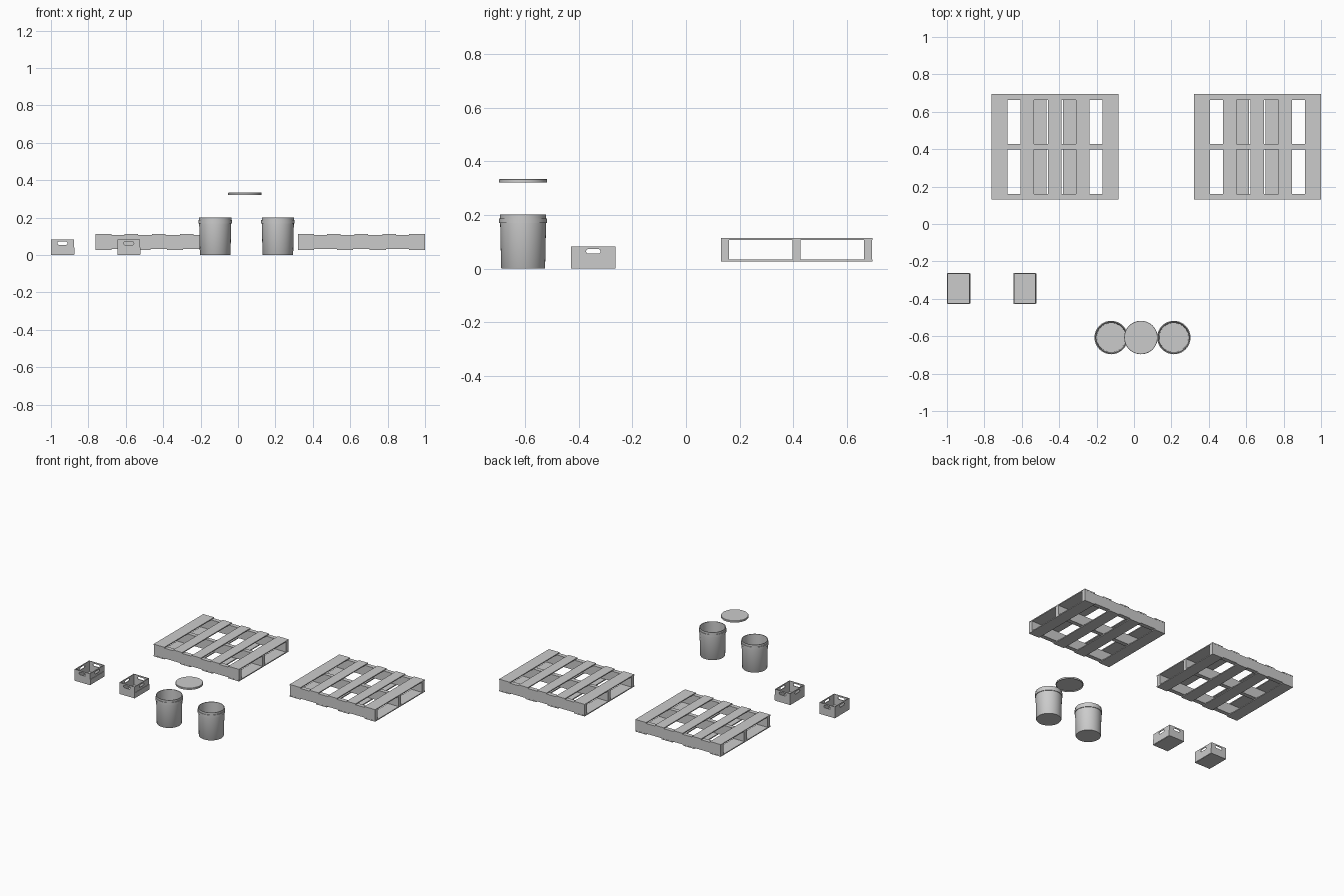
import bpy, bmesh
from math import sin, cos, pi
from mathutils import Vector

if "Cube" in bpy.data.objects:
    bpy.data.objects.remove(bpy.data.objects["Cube"])


def mesh_object(name, bm):
    bmesh.ops.recalc_face_normals(bm, faces=bm.faces)
    me = bpy.data.meshes.new(name)
    bm.to_mesh(me)
    bm.free()
    ob = bpy.data.objects.new(name, me)
    bpy.context.collection.objects.link(ob)
    return ob


def add_box(bm, lo, hi):
    lo, hi = Vector(lo), Vector(hi)
    verts = bmesh.ops.create_cube(bm, size=1)["verts"]
    for v in verts:
        v.co = Vector(a * b for a, b in zip(v.co, hi - lo)) + (lo + hi) / 2


def box(name, lo, hi):
    bm = bmesh.new()
    add_box(bm, lo, hi)
    return mesh_object(name, bm)


def lathe(name, profile, loc, n=48):
    """Revolve (radius, z) points; both ends sit on the axis."""
    bm = bmesh.new()
    rings = []
    for r, z in profile:
        if r == 0:
            rings.append([bm.verts.new((0, 0, z))] * n)
        else:
            rings.append([bm.verts.new((r * cos(2 * pi * i / n), r * sin(2 * pi * i / n), z))
                          for i in range(n)])
    for a, b in zip(rings, rings[1:]):
        for i in range(n):
            j = (i + 1) % n
            bm.faces.new(dict.fromkeys((a[i], a[j], b[j], b[i])))
    ob = mesh_object(name, bm)
    ob.location = loc
    bpy.ops.object.select_all(action="DESELECT")
    ob.select_set(True)
    bpy.context.view_layer.objects.active = ob
    bpy.ops.object.shade_smooth_by_angle(angle=0.6)
    return ob


def slot(name, centre, half_len, radius, depth, along):
    """Rounded bar used to cut hand holes through opposite walls."""
    outline = []
    for i in range(16):
        a = -pi / 2 + 2 * pi * (i + 0.5) / 16
        shift = (half_len - radius) * (1 if cos(a) > 0 else -1)
        outline.append((shift + radius * cos(a), radius * sin(a)))
    bm = bmesh.new()
    vs = [bm.verts.new((u, -depth, w) if along == "x" else (-depth, u, w)) for u, w in outline]
    face = bm.faces.new(vs)
    out = bmesh.ops.extrude_face_region(bm, geom=[face])["geom"]
    move = (0, 2 * depth, 0) if along == "x" else (2 * depth, 0, 0)
    bmesh.ops.translate(bm, vec=move, verts=[g for g in out if isinstance(g, bmesh.types.BMVert)])
    bmesh.ops.translate(bm, vec=centre, verts=bm.verts)
    return mesh_object(name, bm)


def cut(ob, cutters):
    for c in cutters:
        m = ob.modifiers.new("cut", "BOOLEAN")
        m.operation, m.solver, m.object = "DIFFERENCE", "EXACT", c
    bpy.context.view_layer.update()
    dg = bpy.context.evaluated_depsgraph_get()
    me = bpy.data.meshes.new_from_object(ob.evaluated_get(dg))
    ob.modifiers.clear()
    ob.data = me
    for c in cutters:
        bpy.data.objects.remove(c)


# Pallets: three stringers, five top slats, four bottom slats
Y0, Y1 = 0.13, 0.695
def pallet(tag, x0):
    length = 0.68
    bm = bmesh.new()
    for y in (Y0 + 0.001, 0.3975, Y1 - 0.031):
        add_box(bm, (x0 + 0.001, y, 0.033), (x0 + length - 0.001, y + 0.03, 0.106))
    mesh_object("pallet_stringers_" + tag, bm)
    top = ((0.043, 0.086), (0.192, 0.072), (0.34, 0.072), (0.488, 0.072), (0.637, 0.086))
    bottom = ((0.043, 0.086), (0.253, 0.086), (0.427, 0.086), (0.637, 0.086))
    for label, slats, z in (("top", top, 0.106), ("bottom", bottom, 0.026)):
        bm = bmesh.new()
        for c, w in slats:
            add_box(bm, (x0 + c - w / 2, Y0, z), (x0 + c + w / 2, Y1, z + 0.007))
        mesh_object(f"pallet_{label}_slats_{tag}", bm)


pallet("left", -0.763)
pallet("right", 0.32)


# Crates: open boxes with hand holes in all four walls and a lower side panel
def crate(tag, x0):
    x1, y0, y1, h, t = x0 + 0.122, -0.428, -0.263, 0.082, 0.005
    cx, cy = (x0 + x1) / 2, (y0 + y1) / 2
    body = box("crate_" + tag, (x0, y0, 0), (x1, y1, h))
    cut(body, [
        box("hollow", (x0 + t, y0 + t, t), (x1 - t, y1 - t, h + 0.1)),
        slot("hole_x", (cx, cy, 0.063), 0.027, 0.009, 0.2, "x"),
        slot("hole_y", (cx, cy, 0.064), 0.027, 0.009, 0.2, "y")])
    box("crate_side_panel_" + tag, (x1 - 0.001, y0 + 0.002, 0.002), (x1 + 0.003, y1 - 0.002, 0.04))


crate("left", -1.0)
crate("right", -0.645)


# Buckets: tapered hollow shell with a raised band below the rim
bucket = [(0, 0), (0.080, 0), (0.082, 0.003), (0.0855, 0.169), (0.0895, 0.169), (0.0895, 0.187),
          (0.086, 0.187), (0.086, 0.202), (0.082, 0.202), (0.078, 0.005), (0, 0.005)]
lathe("bucket_left", bucket, (-0.122, -0.607, 0))
lathe("bucket_right", bucket, (0.213, -0.607, 0))

# Lid floating above the buckets
lid = [(0, 0.334), (0.088, 0.334), (0.0895, 0.332), (0.0895, 0.321),
       (0.086, 0.321), (0.086, 0.328), (0, 0.328)]
lathe("bucket_lid", lid, (0.037, -0.607, 0))
